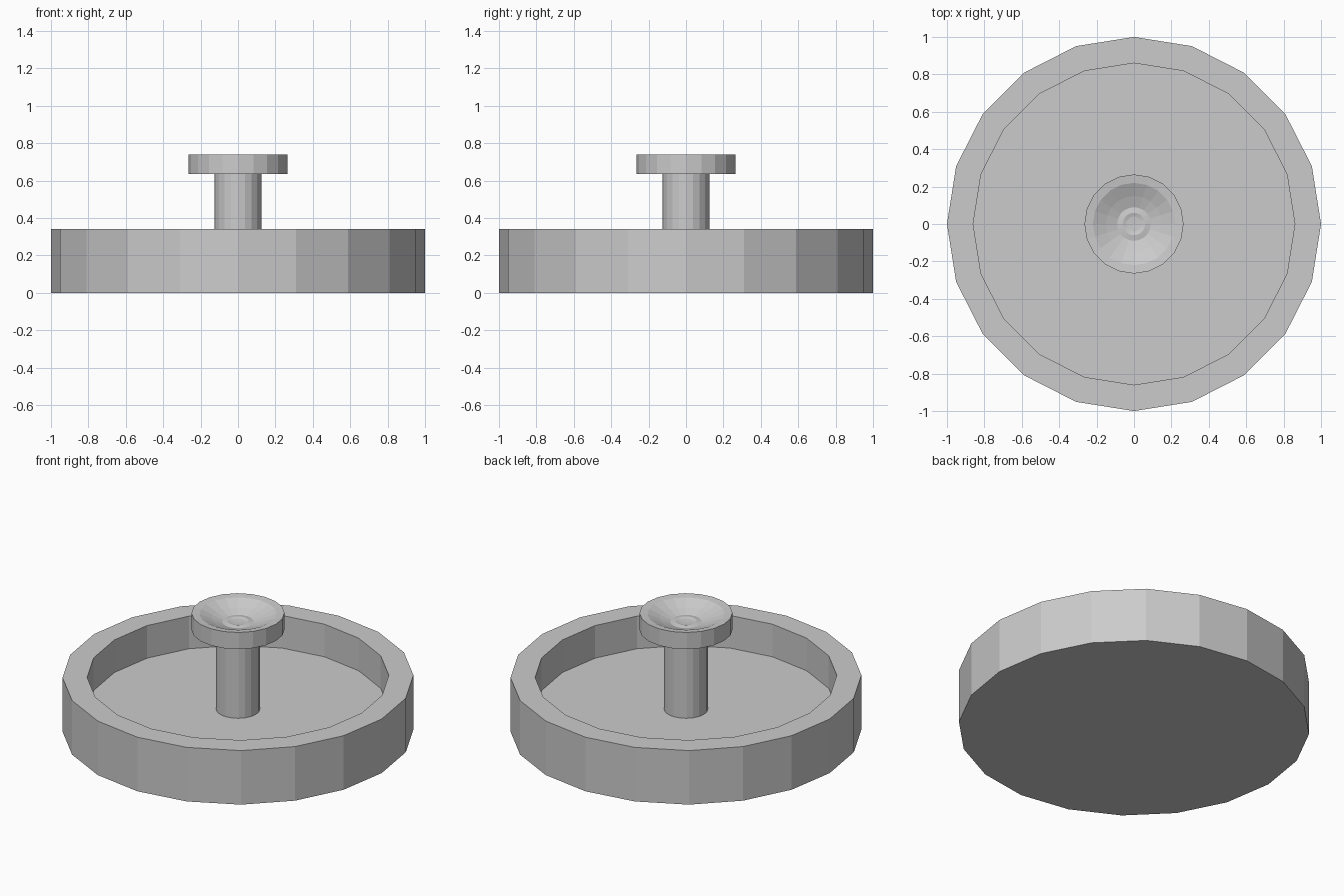
import bpy, bmesh
from math import cos, sin, tau

if "Cube" in bpy.data.objects:
    bpy.data.objects.remove(bpy.data.objects["Cube"])

SIDES = 20


def lathe(name, profile, smooth=False):
    """Spin an (r, z) profile, running from bottom axis to top axis."""
    bm = bmesh.new()
    rings = []
    for r, z in profile:
        count = SIDES if r > 0 else 1
        rings.append([bm.verts.new((r * cos(tau * i / SIDES), r * sin(tau * i / SIDES), z))
                      for i in range(count)])
    for a, b in zip(rings, rings[1:]):
        for i in range(SIDES):
            j = (i + 1) % SIDES
            if len(a) == 1:
                bm.faces.new((a[0], b[j], b[i]))
            elif len(b) == 1:
                bm.faces.new((a[i], a[j], b[0]))
            else:
                bm.faces.new((a[i], a[j], b[j], b[i]))
    bmesh.ops.recalc_face_normals(bm, faces=bm.faces)
    mesh = bpy.data.meshes.new(name)
    bm.to_mesh(mesh)
    bm.free()
    obj = bpy.data.objects.new(name, mesh)
    bpy.context.collection.objects.link(obj)
    return obj


# Round basin with a thick wall and a sunken floor
lathe("basin", [(0, 0), (1, 0), (1, 0.34), (0.86, 0.34), (0.86, 0.135), (0, 0.135)])

# Central column standing on the basin floor
lathe("column", [(0, 0.13), (0.125, 0.13), (0.125, 0.64), (0, 0.64)])

# Upper bowl with a shallow hollow and a small raised spout
lathe("upper_bowl", [(0, 0.635), (0.265, 0.635), (0.265, 0.74), (0.22, 0.735),
                     (0.15, 0.705), (0.09, 0.685), (0.06, 0.69), (0.04, 0.685), (0, 0.683)])
